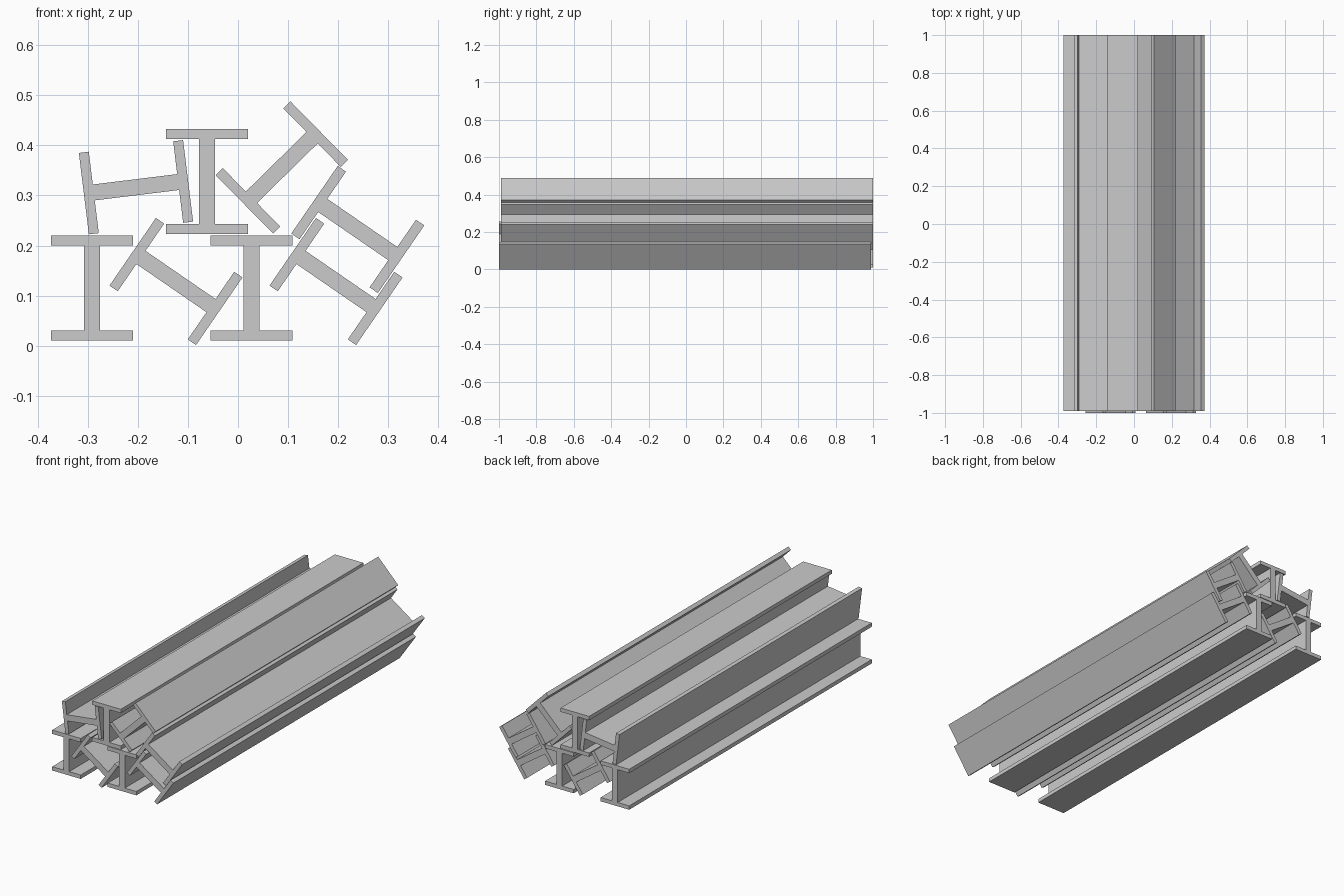
import bpy, bmesh
from math import radians

if "Cube" in bpy.data.objects:
    bpy.data.objects.remove(bpy.data.objects["Cube"])

# I-beam section dimensions
H, W, FLANGE, WEB, LENGTH = 0.21, 0.164, 0.02, 0.032, 1.99


def section():
    """Closed I profile in the XZ plane, web upright."""
    w, h, t, i = W / 2, H / 2, WEB / 2, H / 2 - FLANGE
    half = [(w, -h), (w, -i), (t, -i), (t, i), (w, i), (w, h)]
    return half + [(-x, z) for x, z in reversed(half)]


def beam(name, x, z, tilt, y):
    """Extrude the profile along Y; tilt is the roll of the web from upright."""
    bm = bmesh.new()
    face = bm.faces.new([bm.verts.new((px, -LENGTH / 2, pz)) for px, pz in section()])
    ext = bmesh.ops.extrude_face_region(bm, geom=[face], use_keep_orig=True)
    verts = [g for g in ext["geom"] if isinstance(g, bmesh.types.BMVert)]
    bmesh.ops.translate(bm, verts=verts, vec=(0, LENGTH, 0))
    bmesh.ops.recalc_face_normals(bm, faces=bm.faces)
    mesh = bpy.data.meshes.new(name)
    bm.to_mesh(mesh)
    bm.free()
    obj = bpy.data.objects.new(name, mesh)
    obj.location = (x, y, z)
    obj.rotation_euler = (0, radians(tilt), 0)
    bpy.context.collection.objects.link(obj)


# Stack of beams: name, x, z, roll in degrees, y offset
BACK, FRONT = 0.005, -0.005
for args in [
    ("lower_left_upright_beam", -0.292, 0.115, 0, BACK),
    ("lower_left_leaning_beam", -0.124, 0.128, 124.5, FRONT),
    ("lower_right_upright_beam", 0.027, 0.115, 0, BACK),
    ("lower_right_leaning_beam", 0.196, 0.128, 124.5, FRONT),
    ("upper_left_flat_beam", -0.204, 0.3165, 83, BACK),
    ("upper_middle_upright_beam", -0.062, 0.328, 0, BACK),
    ("upper_right_diagonal_beam", 0.0875, 0.356, 45.5, BACK),
    ("upper_right_leaning_beam", 0.2395, 0.232, 124.5, BACK),
]:
    beam(*args)
